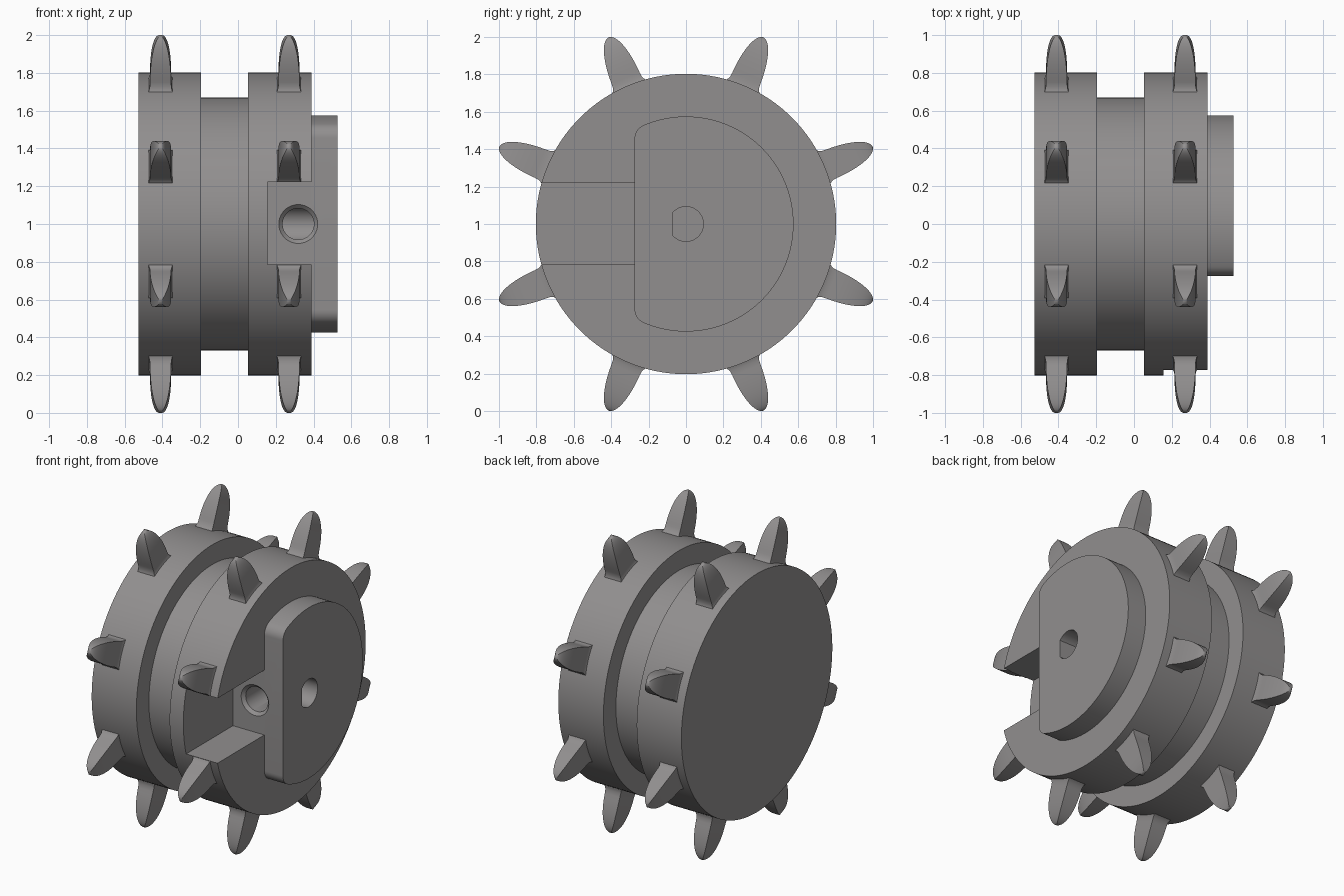
import bpy, bmesh
from math import pi, sin, cos, sqrt, atan2, radians
from mathutils import Vector

if "Cube" in bpy.data.objects:
    bpy.data.objects.remove(bpy.data.objects["Cube"])

AXLE = Vector((0, 0, 1))

dark_grey = bpy.data.materials.new("dark_grey")
dark_grey.diffuse_color = (0.285, 0.275, 0.275, 1)
dark_grey.use_nodes = True
dark_grey.node_tree.nodes["Principled BSDF"].inputs["Base Color"].default_value = dark_grey.diffuse_color


def loft(bm, rings):
    """Bridge equal-length rings and cap both ends."""
    vs = [[bm.verts.new(p) for p in ring] for ring in rings]
    n = len(vs[0])
    for a, b in zip(vs, vs[1:]):
        for i in range(n):
            j = (i + 1) % n
            bm.faces.new((a[i], a[j], b[j], b[i]))
    bm.faces.new(vs[0])
    bm.faces.new(vs[-1])


def make(name, solids):
    bm = bmesh.new()
    for rings in solids:
        loft(bm, rings)
    bmesh.ops.recalc_face_normals(bm, faces=bm.faces)
    me = bpy.data.meshes.new(name)
    bm.to_mesh(me)
    bm.free()
    me.materials.append(dark_grey)
    ob = bpy.data.objects.new(name, me)
    bpy.context.collection.objects.link(ob)
    return ob


def circle(r, n):
    return [(r * cos(2 * pi * i / n), r * sin(2 * pi * i / n)) for i in range(n)]


def across_x(x, outline):
    return [AXLE + Vector((x, y, z)) for y, z in outline]


def arc(cy, cz, r, a0, a1, n):
    return [(cy + r * cos(a0 + (a1 - a0) * i / n), cz + r * sin(a0 + (a1 - a0) * i / n))
            for i in range(n + 1)]


def select(ob):
    bpy.ops.object.select_all(action='DESELECT')
    ob.select_set(True)
    bpy.context.view_layer.objects.active = ob


def cut(ob, cutters):
    select(ob)
    for c in cutters:
        m = ob.modifiers.new("cut", 'BOOLEAN')
        m.operation, m.solver, m.object = 'DIFFERENCE', 'EXACT', c
        bpy.ops.object.modifier_apply(modifier=m.name)


# Grooved wheel body
R = 0.803
steps = [(-0.528, R), (-0.195, R), (-0.195, 0.67), (0.053, 0.67), (0.053, R), (0.389, R)]
body = make("wheel_body", [[across_x(x, circle(r, 128)) for x, r in steps]])

# Hub: disc with one flat and rounded corners
HR, FLAT, F = 0.575, -0.275, 0.08
cy = FLAT + F
cz = sqrt((HR - F) ** 2 - cy ** 2)
t = atan2(cz, cy)
outline = (arc(0, 0, HR, -t, t, 96) + arc(cy, cz, F, t, pi, 8)[1:]
           + arc(cy, -cz, F, pi, 2 * pi - t, 8)[:-1])
hub = make("hub", [[across_x(x, outline) for x in (0.389, 0.528)]])

# Cutters: D-shaped bore, access slot, countersunk set screw hole
a = pi - 0.68
bore = make("bore_cutter", [[across_x(x, arc(0, 0, 0.093, -a, a, 40)) for x in (-0.2, 0.7)]])
slot_outline = [(-1.0, -0.215), (FLAT, -0.215), (FLAT, 0.222), (-1.0, 0.222)]
slot = make("slot_cutter", [[across_x(x, slot_outline) for x in (0.155, 0.6)]])
screw_steps = [(-0.293, 0.121), (-0.255, 0.083), (0.0, 0.083)]
screw = make("screw_cutter", [[[AXLE + Vector((0.319 + u, y, v)) for u, v in circle(r, 40)]
                               for y, r in screw_steps]])


# Teeth: rectangular section, bulging and rounded to the tip in both directions
def tooth(x, ang):
    rad, tan = Vector((0, cos(ang), sin(ang))), Vector((0, -sin(ang), cos(ang)))
    rows = [(0.765, 0.066, 0.105), (0.79, 0.066, 0.1), (0.803, 0.061, 0.091), (0.82, 0.057, 0.083)]
    for i in range(1, 17):
        s = sin(pi / 2 * i / 16.3)
        rows.append((0.82 + 0.26 * s, 0.056 * (1 - s ** 2.3) ** 0.5, 0.081 * (1 - s ** 2.1) ** 0.5))
    return [[AXLE + Vector((x + su * w, 0, 0)) + rad * r + tan * (sv * h)
             for su, sv in ((-1, -1), (1, -1), (1, 1), (-1, 1))] for r, w, h in rows]


def tooth_ring(name, x):
    return make(name, [tooth(x, radians(22.5 + 45 * k)) for k in range(8)])


teeth_left = tooth_ring("teeth_left", -0.41)
teeth_right = tooth_ring("teeth_right", 0.27)

cut(body, [slot, bore, screw])
cut(hub, [bore, screw])
cut(teeth_right, [slot])
for c in (bore, slot, screw):
    bpy.data.objects.remove(c, do_unlink=True)

for ob in (body, hub, teeth_left, teeth_right):
    select(ob)
    bpy.ops.object.shade_smooth_by_angle(angle=radians(30))
